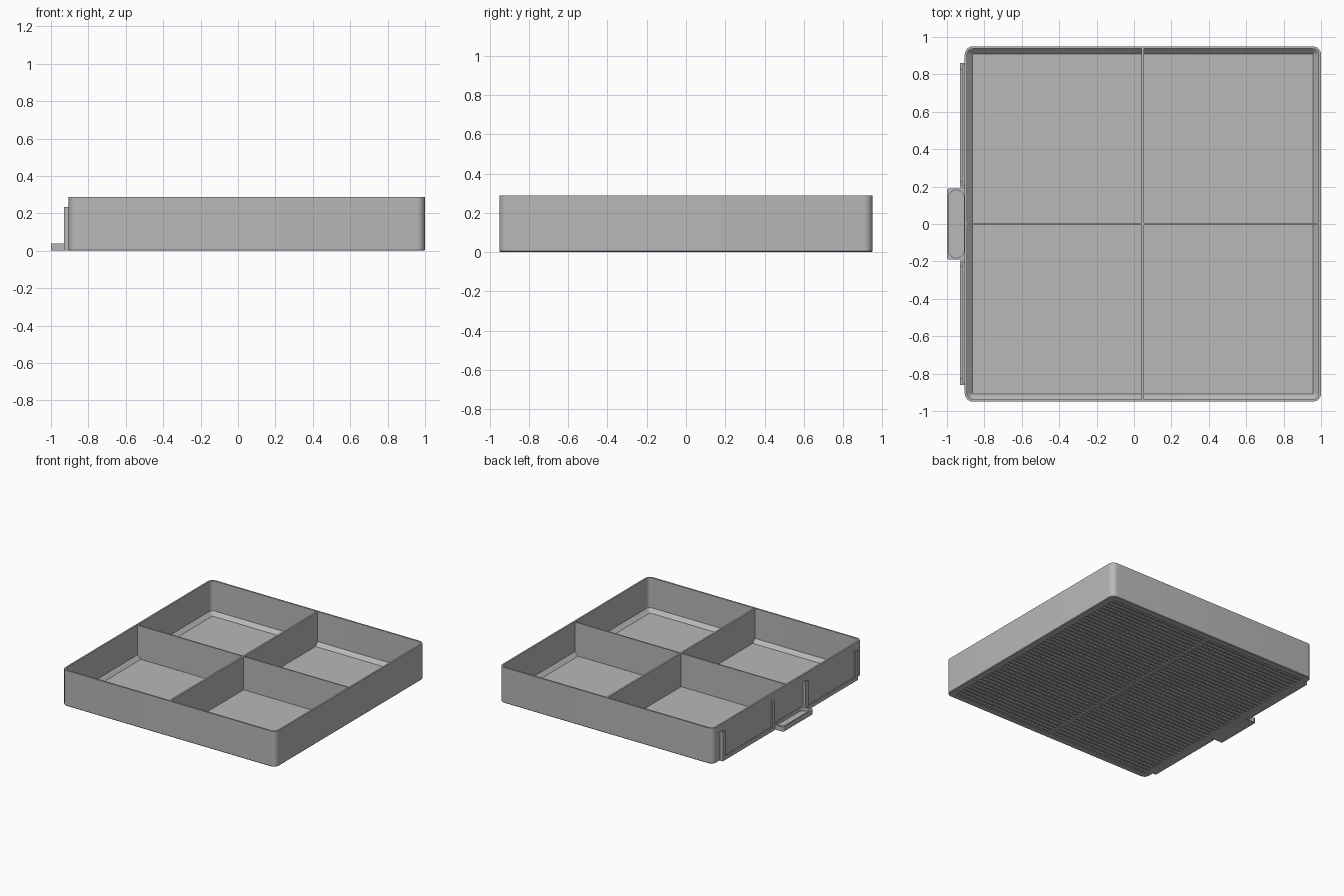
import bpy, bmesh, math

if "Cube" in bpy.data.objects:
    bpy.data.objects.remove(bpy.data.objects["Cube"], do_unlink=True)

GREY = (0.48, 0.48, 0.48, 1.0)
mat = bpy.data.materials.new("plain grey plastic")
mat.use_nodes = True
mat.diffuse_color = GREY
mat.node_tree.nodes["Principled BSDF"].inputs["Base Color"].default_value = GREY


def finish(name, bm, smooth=False):
    bmesh.ops.recalc_face_normals(bm, faces=bm.faces)
    mesh = bpy.data.meshes.new(name)
    bm.to_mesh(mesh)
    bm.free()
    mesh.materials.append(mat)
    ob = bpy.data.objects.new(name, mesh)
    bpy.context.collection.objects.link(ob)
    if smooth:
        bpy.ops.object.select_all(action='DESELECT')
        ob.select_set(True)
        bpy.context.view_layer.objects.active = ob
        bpy.ops.object.shade_smooth_by_angle(angle=math.radians(30))
    return ob


def add_box(bm, x0, x1, y0, y1, z0, z1):
    verts = bmesh.ops.create_cube(bm, size=1)["verts"]
    for v in verts:
        v.co = ((x0 + x1) / 2 + v.co.x * (x1 - x0),
                (y0 + y1) / 2 + v.co.y * (y1 - y0),
                (z0 + z1) / 2 + v.co.z * (z1 - z0))


def rounded_shell(name, x0, x1, y0, y1, rings, seg=8):
    """Skin a stack of rounded rectangles, each (inset, z, corner radius)."""
    bm = bmesh.new()
    loops = []
    for inset, z, r in rings:
        a, b = (x1 - x0) / 2 - inset - r, (y1 - y0) / 2 - inset - r
        loop = []
        for q, (sx, sy) in enumerate([(1, 1), (-1, 1), (-1, -1), (1, -1)]):
            for i in range(seg + 1):
                t = math.pi / 2 * (q + i / seg)
                loop.append(bm.verts.new(((x0 + x1) / 2 + sx * a + r * math.cos(t),
                                          (y0 + y1) / 2 + sy * b + r * math.sin(t), z)))
        loops.append(loop)
    n = len(loops[0])
    for lo, hi in zip(loops, loops[1:]):
        for i in range(n):
            j = (i + 1) % n
            bm.faces.new((lo[i], lo[j], hi[j], hi[i]))
    bm.faces.new(loops[0])
    bm.faces.new(loops[-1])
    return finish(name, bm, True)


LEFT, RIGHT, HALF, TOP = -0.905, 1.0, 0.95, 0.287
MID = (LEFT + RIGHT) / 2
WALL = 0.013

# Open tray: recessed underside, rounded walls, sloped edge round the floor
rounded_shell("tray", LEFT, RIGHT, -HALF, HALF, [
    (0.05, 0.009, 0.004), (0.05, 0, 0.004), (0.005, 0, 0.04), (0, 0.005, 0.045),
    (0, TOP, 0.045), (WALL, TOP, 0.032), (WALL, 0.045, 0.032), (0.042, 0.016, 0.003)])

# Crossed dividers
bm = bmesh.new()
add_box(bm, MID - 0.007, MID + 0.007, -HALF + 0.01, HALF - 0.01, 0.014, TOP - 0.003)
finish("long_divider", bm)
bm = bmesh.new()
add_box(bm, LEFT + 0.01, RIGHT - 0.01, -0.005, 0.005, 0.014, TOP - 0.003)
finish("cross_divider", bm)

# Narrow ribs under the floor with a central spine
bm = bmesh.new()
COUNT = 45
pitch = 2 * (HALF - 0.05) / COUNT
for i in range(COUNT):
    y = -HALF + 0.05 + (i + 0.5) * pitch
    add_box(bm, LEFT + 0.05, RIGHT - 0.05, y - pitch / 4, y + pitch / 4, 0, 0.01)
finish("underside_ribs", bm)
bm = bmesh.new()
add_box(bm, MID - 0.01, MID + 0.01, -HALF + 0.05, HALF - 0.05, 0, 0.01)
finish("underside_spine", bm)

# Shallow dished pull tab
rounded_shell("pull_tab", -1.0, LEFT + 0.005, -0.19, 0.19, [
    (0, 0, 0.01), (0, 0.04, 0.01), (0.009, 0.04, 0.04), (0.009, 0.012, 0.04)])

# Two U-shaped card holders beside the tab
for side, name in ((1, "back_card_holder"), (-1, "front_card_holder")):
    bm = bmesh.new()
    inner, outer = 0.195, 0.86
    face, lip = LEFT - 0.025, LEFT - 0.013

    def strip(x0, x1, a, b, z1):
        add_box(bm, x0, x1, min(side * a, side * b), max(side * a, side * b), 0, z1)

    for edge, d in ((inner, 1), (outer, -1)):
        strip(lip, LEFT + 0.005, edge, edge + d * 0.011, 0.235)
        strip(face, lip, edge, edge + d * 0.033, 0.235)
    strip(lip, LEFT + 0.005, inner + 0.011, outer - 0.011, 0.012)
    strip(face, lip, inner + 0.033, outer - 0.033, 0.03)
    finish(name, bm)
